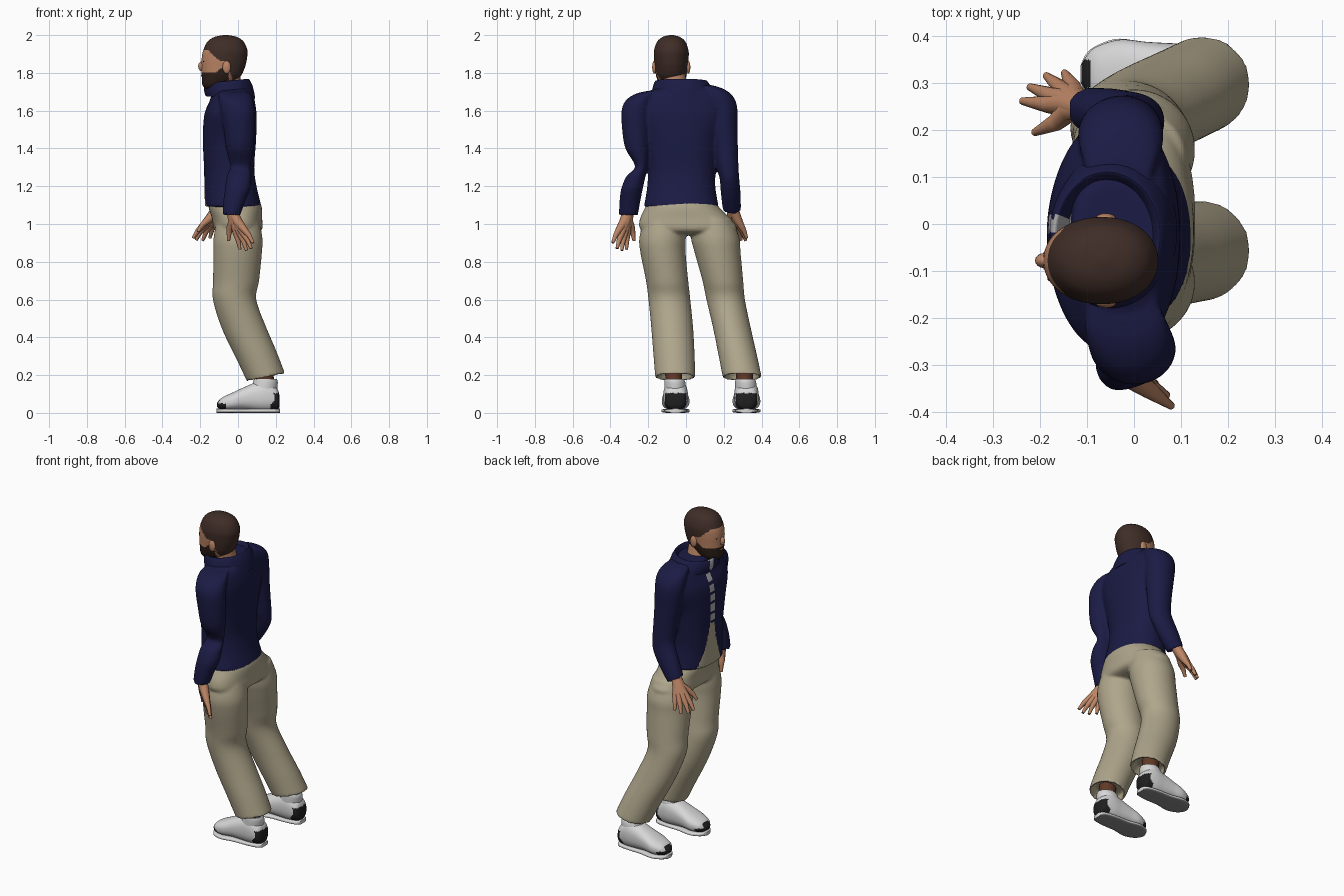
import bpy, bmesh, math
from mathutils import Vector

if "Cube" in bpy.data.objects:
    bpy.data.objects.remove(bpy.data.objects["Cube"])


def material(name, r, g, b):
    m = bpy.data.materials.new(name)
    m.diffuse_color = (r, g, b, 1)
    m.use_nodes = True
    m.node_tree.nodes["Principled BSDF"].inputs["Base Color"].default_value = m.diffuse_color
    return m


NAVY = material("navy cloth", 0.011, 0.011, 0.06)
TAN = material("tan cloth", 0.43, 0.38, 0.26)
SKIN = material("skin", 0.5, 0.235, 0.13)
HAIR = material("brown hair", 0.05, 0.026, 0.02)
BEARD = material("dark beard", 0.027, 0.014, 0.009)
WHITE = material("shoe white", 0.68, 0.68, 0.68)
BLACK = material("shoe black", 0.014, 0.014, 0.014)
SOLE = material("sole grey", 0.26, 0.26, 0.26)
SHIRT = material("grey shirt", 0.42, 0.42, 0.44)
SOCK = material("sock brown", 0.12, 0.04, 0.02)


def add(name, bm, mats, rule=None):
    bmesh.ops.recalc_face_normals(bm, faces=bm.faces[:])
    for f in bm.faces:
        f.normal_update()
        if rule:
            f.material_index = rule(f.calc_center_median(), f.normal)
    me = bpy.data.meshes.new(name)
    bm.to_mesh(me)
    bm.free()
    for m in mats:
        me.materials.append(m)
    ob = bpy.data.objects.new(name, me)
    bpy.context.collection.objects.link(ob)
    return ob


def loft(name, rings, mats, rule=None, n=32, steps=5, axis='z', power=2.0, hollow=0, shift=0):
    """Skin smoothly through elliptical rings (x, y, z, radius a, radius b, tilt)."""
    r = [tuple(q) + (0,) * (6 - len(q)) for q in rings]
    path = []
    for i in range(len(r) - 1):
        a, b, c, d = r[max(i - 1, 0)], r[i], r[i + 1], r[min(i + 2, len(r) - 1)]
        for k in range(steps):
            t = k / steps
            path.append([0.5 * (2 * q + (s - p) * t + (2 * p - 5 * q + 4 * s - u) * t * t
                                + (3 * q - p - 3 * s + u) * t ** 3) for p, q, s, u in zip(a, b, c, d)])
    path.append(r[-1])
    if hollow:                       # turn the end back inside for an open hem
        x, y, z, a, b, t = r[-1]
        path += [(x, y, z, a * .88, b * .88, t), (x + shift, y, z + hollow, a * .8, b * .8, t)]
    bm = bmesh.new()
    loops = []
    for x, y, z, a, b, t in path:
        u, v = Vector((math.cos(t), 0, math.sin(t))), Vector((0, 1, 0))
        if axis == 'x':
            u, v = Vector((0, 1, 0)), Vector((0, 0, 1))
        ring = []
        for k in range(n):
            ang = 2 * math.pi * (k + .5) / n
            c, s = math.cos(ang), math.sin(ang)
            c = math.copysign(abs(c) ** (2 / power), c)
            s = math.copysign(abs(s) ** (2 / power), s)
            ring.append(bm.verts.new(Vector((x, y, z)) + u * a * c + v * b * s))
        loops.append(ring)
    for p, q in zip(loops, loops[1:]):
        for k in range(n):
            bm.faces.new((p[k], p[(k + 1) % n], q[(k + 1) % n], q[k]))
    bm.faces.new(loops[0])
    bm.faces.new(loops[-1])
    return add(name, bm, mats, rule)


def fuse(name, parts, mats, rule=None, voxel=.008, smooth=5):
    """Merge overlapping parts into one soft skin, then colour it."""
    bm = bmesh.new()
    for ob in parts:
        bm.from_mesh(ob.data)
        bpy.data.objects.remove(ob)
    tmp = add("merge_helper", bm, [])
    mod = tmp.modifiers.new("merge", 'REMESH')
    mod.mode, mod.voxel_size = 'VOXEL', voxel
    mod = tmp.modifiers.new("soften", 'SMOOTH')
    mod.factor, mod.iterations = .5, smooth
    deps = bpy.context.evaluated_depsgraph_get()
    bm = bmesh.new()
    bm.from_object(tmp, deps)
    bpy.data.objects.remove(tmp)
    return add(name, bm, mats, rule)


def blob(name, loc, size, mat):
    bm = bmesh.new()
    bmesh.ops.create_uvsphere(bm, u_segments=16, v_segments=10, radius=1)
    for v in bm.verts:
        v.co = Vector([v.co[i] * size[i] + loc[i] for i in range(3)])
    return add(name, bm, [mat])


def hand(name, wrist, tips, thumb):
    """Fan of tapered strands that merge into a palm near the wrist."""
    cu = bpy.data.curves.new(name, 'CURVE')
    cu.dimensions, cu.bevel_depth, cu.bevel_resolution, cu.use_fill_caps = '3D', 1.0, 3, True
    w = Vector(wrist)
    mid = sum((Vector(t) for t in tips), Vector()) / 4
    for tip in tips + [thumb]:
        t = Vector(tip)
        palm = w.lerp(mid, .3) * .5 + w.lerp(t, .35) * .5
        knuckle = w.lerp(t, .58)
        pts = [w, palm, knuckle, knuckle.lerp(t, .55) + Vector((0, 0, .008)), t]
        sp = cu.splines.new('POLY')
        sp.points.add(4)
        for p, co, rad in zip(sp.points, pts, (.029, .027, .019, .013, .008)):
            p.co, p.radius = (*co, 1), rad
    ob = bpy.data.objects.new(name, cu)
    bpy.context.collection.objects.link(ob)
    cu.materials.append(SKIN)
    bpy.ops.object.select_all(action='DESELECT')
    ob.select_set(True)
    bpy.context.view_layer.objects.active = ob
    bpy.ops.object.convert(target='MESH')


# jacket: body and sleeves, with an open front showing shirt and trouser top
def jacket_rule(c, n):
    if n.x > -.3 or c.z > 1.72 or c.x > -.08:
        return 0
    d = 1.36 - c.z
    if d > 0:
        return 2 if abs(c.y) < .02 + .1 * d + .8 * d * d else 0
    return 1 if abs(c.y) < .022 and math.sin(c.z * 105) > -.6 else 0


body = loft("body", [(-.04, -.015, 1.74, .09, .10), (-.03, -.015, 1.71, .105, .165),
                     (-.03, -.02, 1.66, .117, .24), (-.04, -.025, 1.58, .138, .25),
                     (-.045, -.025, 1.45, .141, .205), (-.047, -.022, 1.30, .133, .182),
                     (-.04, -.025, 1.20, .138, .18), (-.025, -.025, 1.09, .15, .198)],
            [NAVY], n=64, power=2.2, hollow=.02)
left = loft("left", [(-.025, -.15, 1.705, .07, .05), (-.02, -.205, 1.69, .085, .06),
                     (-.01, -.243, 1.655, .09, .075), (-.002, -.263, 1.60, .09, .078),
                     (.006, -.265, 1.50, .082, .073), (.01, -.258, 1.40, .073, .063),
                     (.012, -.237, 1.305, .054, .033), (.005, -.264, 1.255, .064, .05),
                     (-.002, -.285, 1.19, .067, .057), (-.02, -.297, 1.12, .058, .055),
                     (-.035, -.305, 1.045, .047, .05)], [NAVY], hollow=.02)
right = loft("right", [(-.03, .09, 1.735, .06, .05), (-.03, .145, 1.712, .08, .06),
                       (-.028, .178, 1.672, .09, .074), (-.028, .195, 1.61, .09, .077),
                       (-.02, .20, 1.50, .082, .073), (-.01, .21, 1.40, .073, .065),
                       (-.003, .22, 1.30, .068, .058), (-.012, .23, 1.24, .07, .052, -.2),
                       (-.052, .237, 1.16, .063, .052, -.4), (-.10, .243, 1.075, .048, .048, -.5)],
             [NAVY], hollow=.02)
fuse("jacket", [body, left, right], [NAVY, SHIRT, TAN], jacket_rule)
loft("jacket_collar", [(-.04, -.015, 1.67, .132, .172, -.05), (-.05, -.02, 1.715, .13, .158, .06),
                       (-.057, -.025, 1.75, .12, .142, .1), (-.057, -.025, 1.753, .108, .13, .1),
                       (-.055, -.025, 1.70, .085, .10, .1)],
     [NAVY, SHIRT], lambda c, n: int(c.x < -.12 and abs(c.y) < .015), n=64)

# hands
hand("left_hand", (-.035, -.305, 1.07),
     [(.01, -.315, .865), (.045, -.34, .86), (.07, -.365, .87), (.08, -.388, .90)],
     (-.05, -.275, .91))
hand("right_hand", (-.105, .245, 1.09),
     [(-.238, .262, .925), (-.222, .292, .915), (-.187, .316, .912), (-.148, .322, .925)],
     (-.212, .195, .96))

# trousers: seat and legs
seat = loft("seat", [(-.02, -.025, 1.13, .13, .17), (-.015, -.02, 1.09, .141, .195),
                     (-.005, -.005, 1.03, .133, .238), (0, .012, .98, .13, .258),
                     (0, .015, .955, .11, .22), (0, .015, .94, .05, .15)],
            [TAN], n=48, power=2.2)
left = loft("left", [(0, -.115, 1.03, .11, .105), (0, -.124, .93, .129, .123),
                     (-.002, -.122, .85, .129, .12), (-.01, -.1, .70, .122, .112),
                     (-.018, -.088, .60, .115, .111), (.032, -.073, .45, .119, .111),
                     (.1, -.063, .30, .109, .109, .15), (.148, -.057, .188, .103, .106, .2)],
            [TAN], hollow=.04, shift=-.018)
right = loft("right", [(0, .135, 1.03, .11, .105), (0, .154, .93, .129, .128),
                       (-.002, .167, .85, .129, .122), (-.01, .195, .70, .122, .108),
                       (-.018, .21, .60, .115, .102), (.032, .243, .45, .119, .1),
                       (.1, .275, .30, .109, .102, .15), (.148, .298, .188, .103, .103, .2)],
             [TAN], hollow=.04, shift=-.018)
fuse("trousers", [seat, left, right], [TAN])

# shoes: white upper with black heel and toe patches, thin grey sole
for side, y in (("left", -.055), ("right", .32)):
    def shoe_rule(c, n):
        heel = c.x > .17 and .02 < c.z < .105 and abs(c.y - y) < .056
        toe = c.z > .02 and (c.x < -.065 and c.z < .05 or c.x < -.092 and abs(c.y - y) < .03)
        return int(heel or toe)
    upper = [(.22, .06, .03, .03), (.205, .075, .053, .058), (.15, .09, .064, .083),
             (.09, .085, .065, .075), (.03, .075, .068, .06), (-.03, .06, .073, .047),
             (-.08, .05, .058, .034), (-.1, .045, .04, .022), (-.112, .042, .02, .01)]
    loft(side + "_shoe", [(x, y, z, a, b) for x, z, a, b in upper],
         [WHITE, BLACK], shoe_rule, n=48, steps=8, axis='x', power=2.4)
    sole = [(.222, .03), (.2, .05), (.13, .06), (.05, .062), (-.03, .075),
            (-.08, .06), (-.102, .042), (-.114, .018)]
    loft(side + "_sole", [(x, y, .011, a, .011) for x, a in sole],
         [WHITE, SOLE], lambda c, n: int(c.z < .01), axis='x', power=4)
    loft(side + "_shoe_collar", [(.135, y, .10, .07, .06), (.145, y - .004, .16, .066, .056),
                                 (.145, y - .008, .18, .06, .05)], [WHITE], hollow=-.02)
    loft(side + "_sock", [(.145, y - .008, .15, .048, .044), (.135, y - .012, .24, .05, .046)], [SOCK])


# head: face, hair and beard separated by hairlines
def head_rule(c, n):
    side = max(0, min(1, (c.x + .16) / .06))
    if c.x > -.06:
        line = 1.85 - min(1, (c.x + .06) / .03) * .09
    else:
        line = 1.92 - side * .055
    if c.z > line:
        return 1
    if c.x < -.05 and c.z < 1.80 + max(0, c.x + .12) * .8:
        return 2
    return 0


HY = -.078
loft("head", [(-.065, HY, 2.0, .012, .01), (-.065, HY, 1.99, .06, .046), (-.066, HY, 1.965, .096, .075),
              (-.067, HY, 1.92, .117, .091), (-.072, HY, 1.88, .12, .092), (-.078, HY, 1.83, .115, .087),
              (-.09, HY, 1.78, .102, .079), (-.115, HY, 1.735, .073, .06), (-.13, HY, 1.712, .035, .03)],
     [SKIN, HAIR, BEARD], head_rule, n=80, steps=9, power=2.1)
loft("neck", [(-.05, -.07, 1.81, .06, .062), (-.045, -.05, 1.68, .068, .07)], [SKIN])
blob("nose", (-.191, HY, 1.835), (.02, .016, .026), SKIN)
blob("mouth", (-.19, HY, 1.785), (.006, .02, .005), SKIN)
for side, s in (("left", -1), ("right", 1)):
    blob(side + "_ear", (-.06, HY + s * .09, 1.83), (.022, .011, .034), SKIN)
    blob(side + "_eye", (-.181, HY + s * .034, 1.86), (.004, .01, .004), BEARD)

# smooth shading with crisp hems
bpy.ops.object.select_all(action='SELECT')
bpy.context.view_layer.objects.active = bpy.data.objects["head"]
bpy.ops.object.shade_smooth_by_angle(angle=math.radians(50))
